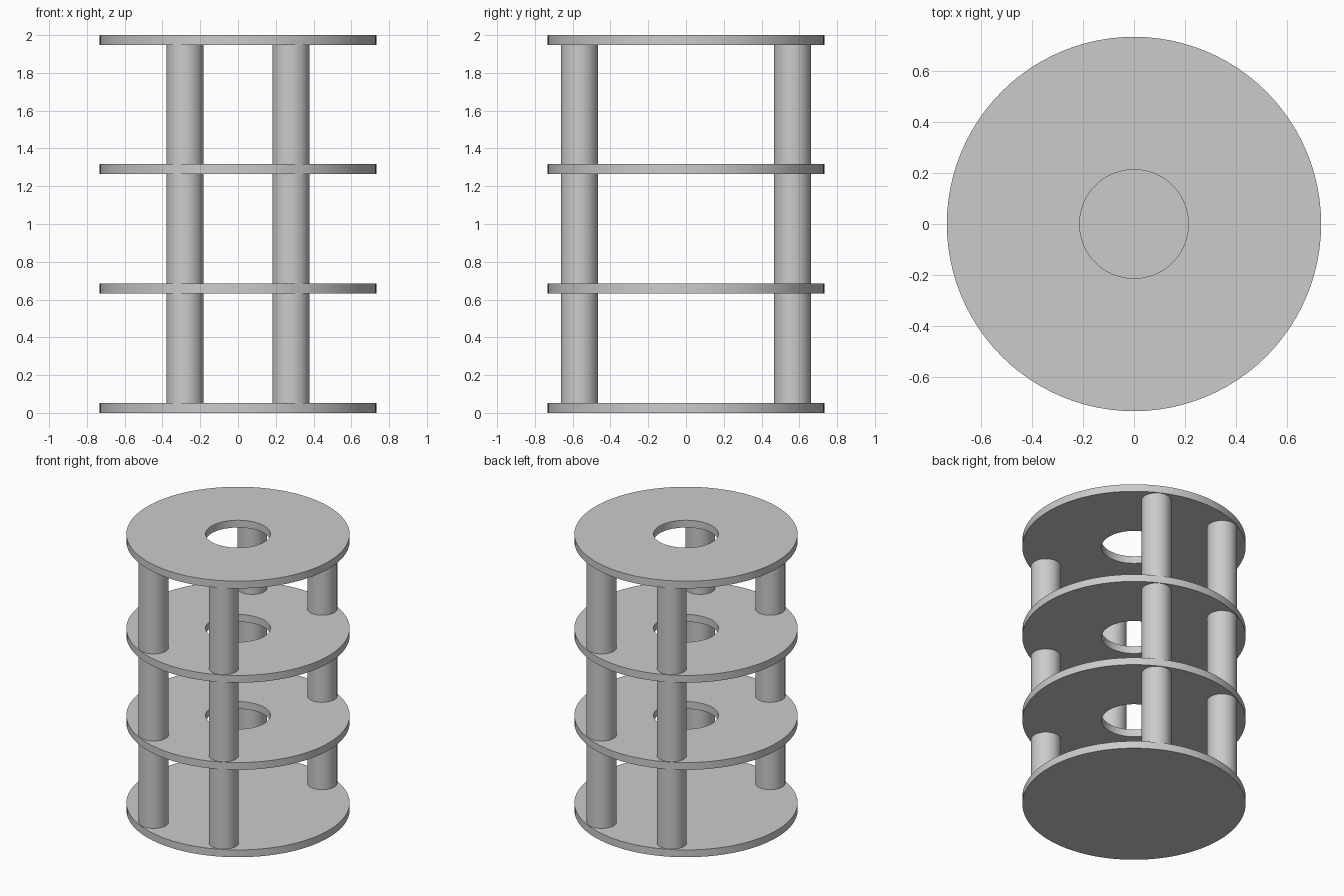
import bpy, bmesh, math

if "Cube" in bpy.data.objects:
    bpy.data.objects.remove(bpy.data.objects["Cube"])

R_DISC, R_HOLE, R_POST, THICK = 0.733, 0.213, 0.098, 0.053
SEG = 96


def finish(name, bm):
    bmesh.ops.recalc_face_normals(bm, faces=bm.faces)
    mesh = bpy.data.meshes.new(name)
    bm.to_mesh(mesh)
    bm.free()
    obj = bpy.data.objects.new(name, mesh)
    bpy.context.collection.objects.link(obj)
    bpy.ops.object.select_all(action='DESELECT')
    obj.select_set(True)
    bpy.context.view_layer.objects.active = obj
    bpy.ops.object.shade_smooth_by_angle(angle=math.radians(30))
    return obj


def cylinder(name, x, y, z0, z1, r, seg):
    bm = bmesh.new()
    bmesh.ops.create_cone(bm, cap_ends=True, segments=seg, radius1=r, radius2=r, depth=z1 - z0)
    bmesh.ops.translate(bm, verts=bm.verts, vec=(x, y, (z0 + z1) / 2))
    return finish(name, bm)


def ring(name, z0, z1):
    # rectangular section swept around the z axis
    bm = bmesh.new()
    section = [(R_HOLE, z0), (R_DISC, z0), (R_DISC, z1), (R_HOLE, z1)]
    loops = []
    for i in range(SEG):
        a = 2 * math.pi * i / SEG
        loops.append([bm.verts.new((r * math.cos(a), r * math.sin(a), z)) for r, z in section])
    for i in range(SEG):
        p, q = loops[i], loops[(i + 1) % SEG]
        for k in range(4):
            n = (k + 1) % 4
            bm.faces.new((p[k], q[k], q[n], p[n]))
    return finish(name, bm)


# Solid base and three shelves with a central hole
cylinder("base_disc", 0, 0, 0, THICK, R_DISC, SEG)
for name, top in (("lower_shelf", 0.686), ("upper_shelf", 1.317), ("top_disc", 2.0)):
    ring(name, top - THICK, top)

# Four posts running through the shelves
for sx, side in ((-1, "left"), (1, "right")):
    for sy, end in ((-1, "front"), (1, "back")):
        cylinder(f"{end}_{side}_post", sx * 0.281, sy * 0.564,
                 THICK, 2 - THICK, R_POST, 48)
